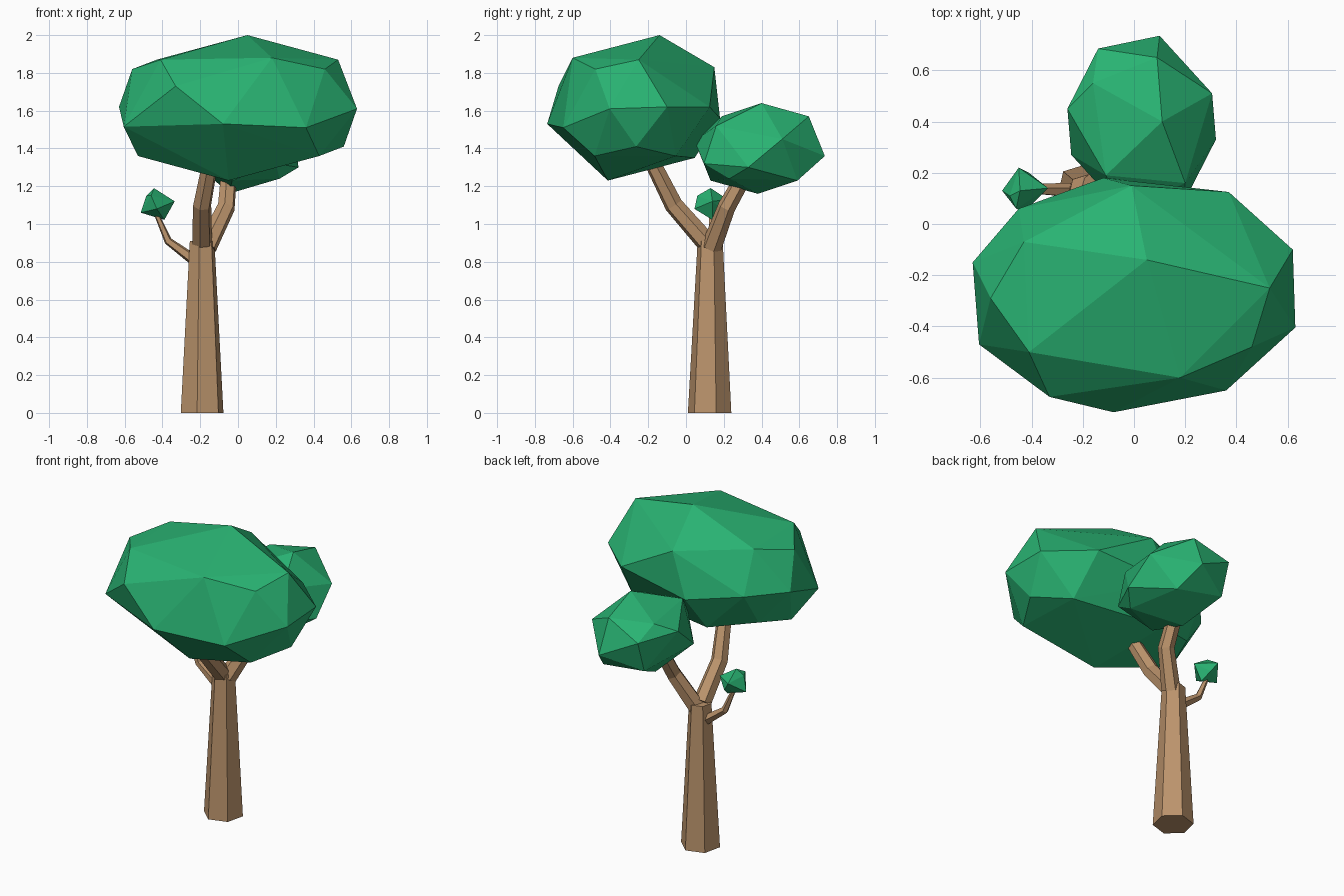
import bpy, bmesh, math
from mathutils import Vector

if "Cube" in bpy.data.objects:
    bpy.data.objects.remove(bpy.data.objects["Cube"])


def material(name, rgb):
    m = bpy.data.materials.new(name)
    m.diffuse_color = (*rgb, 1)
    m.use_nodes = True
    m.node_tree.nodes["Principled BSDF"].inputs["Base Color"].default_value = m.diffuse_color
    return m


BARK = material("bark_brown", (0.50, 0.295, 0.15))
LEAF = material("leaf_green", (0.022, 0.45, 0.17))


def finish(name, bm, mat):
    bmesh.ops.recalc_face_normals(bm, faces=bm.faces)
    mesh = bpy.data.meshes.new(name)
    bm.to_mesh(mesh)
    bm.free()
    mesh.materials.append(mat)
    ob = bpy.data.objects.new(name, mesh)
    bpy.context.collection.objects.link(ob)


def limb(name, path, radii, sides=6, phase=17):
    """Faceted tapered tube along a path, capped at both ends."""
    bm = bmesh.new()
    pts = [Vector(p) for p in path]
    rings = []
    for i, (p, r) in enumerate(zip(pts, radii)):
        tangent = pts[min(i + 1, len(pts) - 1)] - pts[max(i - 1, 0)]
        turn = Vector((0, 0, 1)).rotation_difference(tangent)
        ring = []
        for k in range(sides):
            a = math.radians(phase) + math.tau * k / sides
            ring.append(bm.verts.new(p + turn @ Vector((r * math.cos(a), r * math.sin(a), 0))))
        rings.append(ring)
    for lo, hi in zip(rings, rings[1:]):
        for k in range(sides):
            j = (k + 1) % sides
            bm.faces.new((lo[k], lo[j], hi[j], hi[k]))
    bm.faces.new(rings[0][::-1])
    bm.faces.new(rings[-1])
    finish(name, bm, BARK)


def foliage(name, centre, half, extra=()):
    """Faceted clump: hull of points plus reflections through the centre, plus extras."""
    bm = bmesh.new()
    c = Vector(centre)
    for p in half:
        bm.verts.new(p)
        bm.verts.new(2 * c - Vector(p))
    for p in extra:
        bm.verts.new(p)
    res = bmesh.ops.convex_hull(bm, input=bm.verts)
    loose = {g for g in res["geom_interior"] + res["geom_unused"]
             if isinstance(g, bmesh.types.BMVert)}
    bmesh.ops.delete(bm, geom=list(loose), context='VERTS')
    finish(name, bm, LEAF)


# Trunk and branches
limb("trunk", [(-.19, .125, 0), (-.19, .128, .91)], [.118, .068])
limb("front_branch", [(-.19, .11, .90), (-.19, -.065, 1.10), (-.15, -.17, 1.31)],
     [.055, .050, .044])
limb("back_branch", [(-.165, .135, .88), (-.062, .215, 1.09), (-.05, .30, 1.24)],
     [.055, .048, .044])
limb("twig", [(-.22, .13, .80), (-.37, .135, .91), (-.435, .135, 1.06)],
     [.032, .022, .013], sides=5)

# Large crown
foliage("large_crown", (0, -.277, 1.615), [
    (.05, -.14, 2.0), (-.43, -.07, 1.87), (.53, -.25, 1.87), (.18, -.60, 1.88),
    (-.41, -.50, 1.87), (.46, -.48, 1.82), (-.56, -.29, 1.82), (-.63, -.15, 1.62),
], extra=[
    (-.33, -.675, 1.73), (-.605, -.47, 1.515), (-.08, -.735, 1.53), (.36, -.65, 1.51),
    (.62, -.10, 1.62), (.37, .125, 1.62), (-.01, .15, 1.83), (-.12, .18, 1.56),
    (-.45, .06, 1.62),
])

# Smaller rear crown
foliage("rear_crown", (.03, .39, 1.40), [
    (.11, .40, 1.64), (.09, .65, 1.57), (.10, .735, 1.36), (.305, .51, 1.45),
    (.32, .33, 1.30), (-.14, .685, 1.48), (-.16, .55, 1.56), (-.11, .19, 1.57),
    (.20, .16, 1.52),
])

# Leaf tuft on the twig
foliage("twig_tuft", (-.43, .13, 1.105), [], extra=[
    (-.445, .13, 1.19), (-.335, .14, 1.12), (-.46, .06, 1.15), (-.45, .22, 1.13),
    (-.515, .13, 1.06), (-.39, .14, 1.022), (-.43, .045, 1.08), (-.41, .20, 1.07),
    (-.485, .11, 1.15),
])
